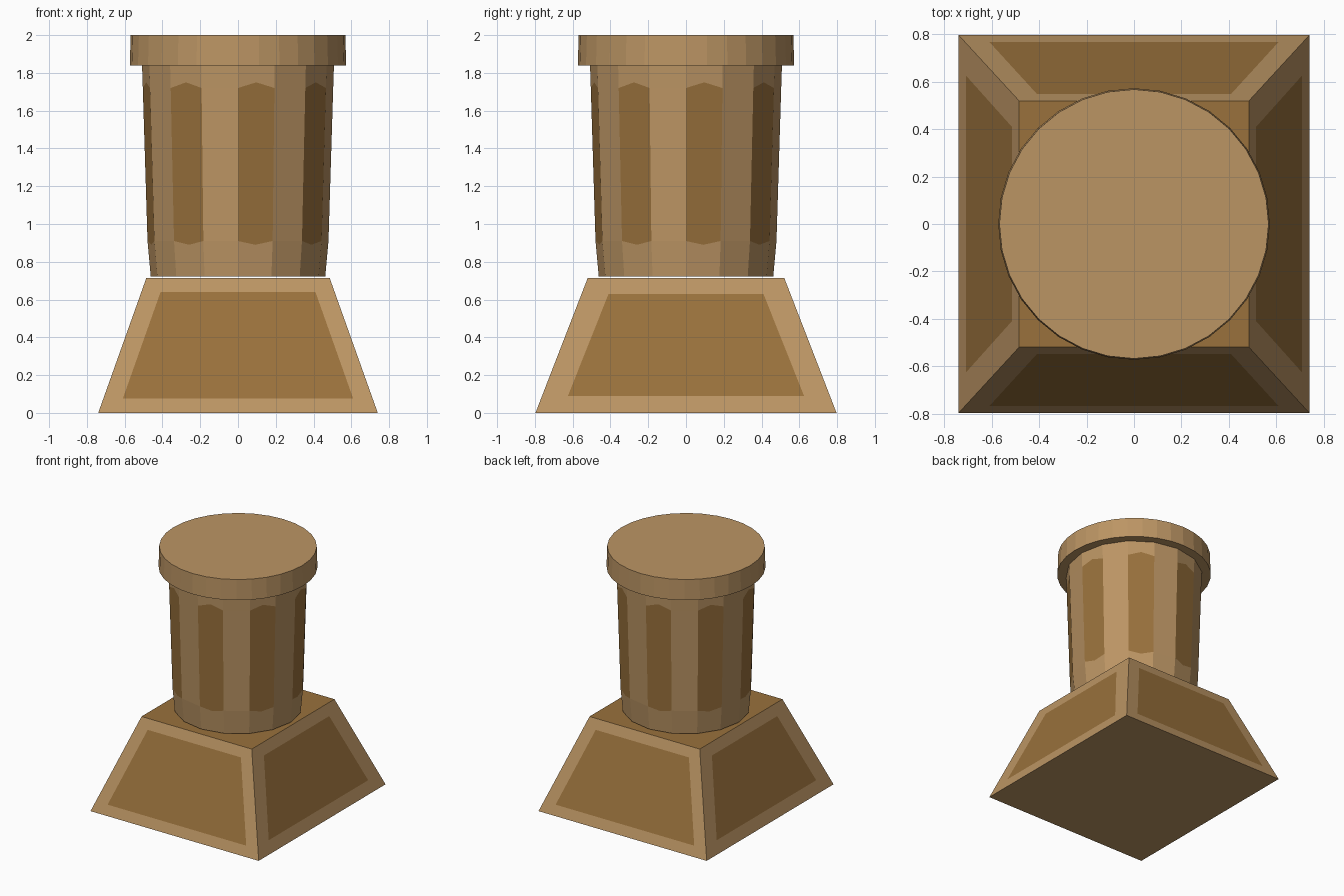
import bpy, bmesh
from math import sin, cos, pi

if "Cube" in bpy.data.objects:
    bpy.data.objects.remove(bpy.data.objects["Cube"])


def material(name, color):
    m = bpy.data.materials.new(name)
    m.diffuse_color = (*color, 1)
    m.use_nodes = True
    m.node_tree.nodes["Principled BSDF"].inputs["Base Color"].default_value = m.diffuse_color
    return m


LIGHT = material("light_wood", (0.50, 0.30, 0.127))
DARK = material("dark_wood", (0.32, 0.165, 0.045))


def finish(name, bm):
    bmesh.ops.remove_doubles(bm, verts=bm.verts, dist=1e-5)
    bmesh.ops.recalc_face_normals(bm, faces=bm.faces)
    me = bpy.data.meshes.new(name)
    bm.to_mesh(me)
    bm.free()
    me.materials.append(LIGHT)
    me.materials.append(DARK)
    ob = bpy.data.objects.new(name, me)
    bpy.context.collection.objects.link(ob)
    return ob


def face(bm, pts, mat=0):
    f = bm.faces.new([bm.verts.new(p) for p in pts])
    f.material_index = mat


def ring_point(n, i, r, z):
    a = 2 * pi * i / n - pi / 2
    return (r * cos(a), r * sin(a), z)


# Tapered rectangular plinth with a dark panel set flush in every side
H, BX, BY, TX, TY = 0.715, 0.74, 0.797, 0.485, 0.52
bm = bmesh.new()


def plinth_side(half_b, half_t, dist_b, dist_t, z0, z1, w0, w1, place):
    depth = lambda z: dist_b + (dist_t - dist_b) * z / H
    outer = [(-half_b, 0), (half_b, 0), (half_t, H), (-half_t, H)]
    inner = [(-w0, z0), (w0, z0), (w1, z1), (-w1, z1)]
    o = [place(u, depth(z), z) for u, z in outer]
    p = [place(u, depth(z), z) for u, z in inner]
    face(bm, p, 1)
    for i in range(4):
        j = (i + 1) % 4
        face(bm, [o[i], o[j], p[j], p[i]])


for s in (-1, 1):
    plinth_side(BX, TX, BY, TY, 0.075, 0.64, 0.61, 0.41,
                lambda u, d, z: (u, s * d, z))
    plinth_side(BY, TY, BX, TX, 0.09, 0.63, 0.625, 0.41,
                lambda u, d, z: (s * d, u, z))
corners = [(-1, -1), (1, -1), (1, 1), (-1, 1)]
face(bm, [(x * BX, y * BY, 0) for x, y in corners])
face(bm, [(x * TX, y * TY, H) for x, y in corners], 1)
finish("plinth", bm)

# Sixteen-sided column, every second side carrying a pointed dark panel
N = 16
PROFILE = [(0.462, 0.722), (0.479, 0.91), (0.504, 1.72), (0.508, 1.84)]
bm = bmesh.new()
for i in range(N):
    a = [ring_point(N, i, r, z) for r, z in PROFILE]
    b = [ring_point(N, i + 1, r, z) for r, z in PROFILE]
    if i % 2:
        for k in range(3):
            face(bm, [a[k], b[k], b[k + 1], a[k + 1]])
    else:
        flat = cos(pi / N)
        low = ring_point(N, i + 0.5, 0.477 * flat, 0.89)
        high = ring_point(N, i + 0.5, 0.505 * flat, 1.75)
        face(bm, [a[0], b[0], b[1], low, a[1]])
        face(bm, [a[1], low, b[1], b[2], high, a[2]], 1)
        face(bm, [a[2], high, b[2], b[3], a[3]])
for r, z in (PROFILE[0], PROFILE[-1]):
    face(bm, [ring_point(N, i, r, z) for i in range(N)])
finish("column", bm)

# Round flat cap
bm = bmesh.new()
bmesh.ops.create_cone(bm, cap_ends=True, segments=32,
                      radius1=0.573, radius2=0.568, depth=0.162)
bmesh.ops.translate(bm, verts=bm.verts, vec=(0, 0, 1.919))
finish("cap", bm)
